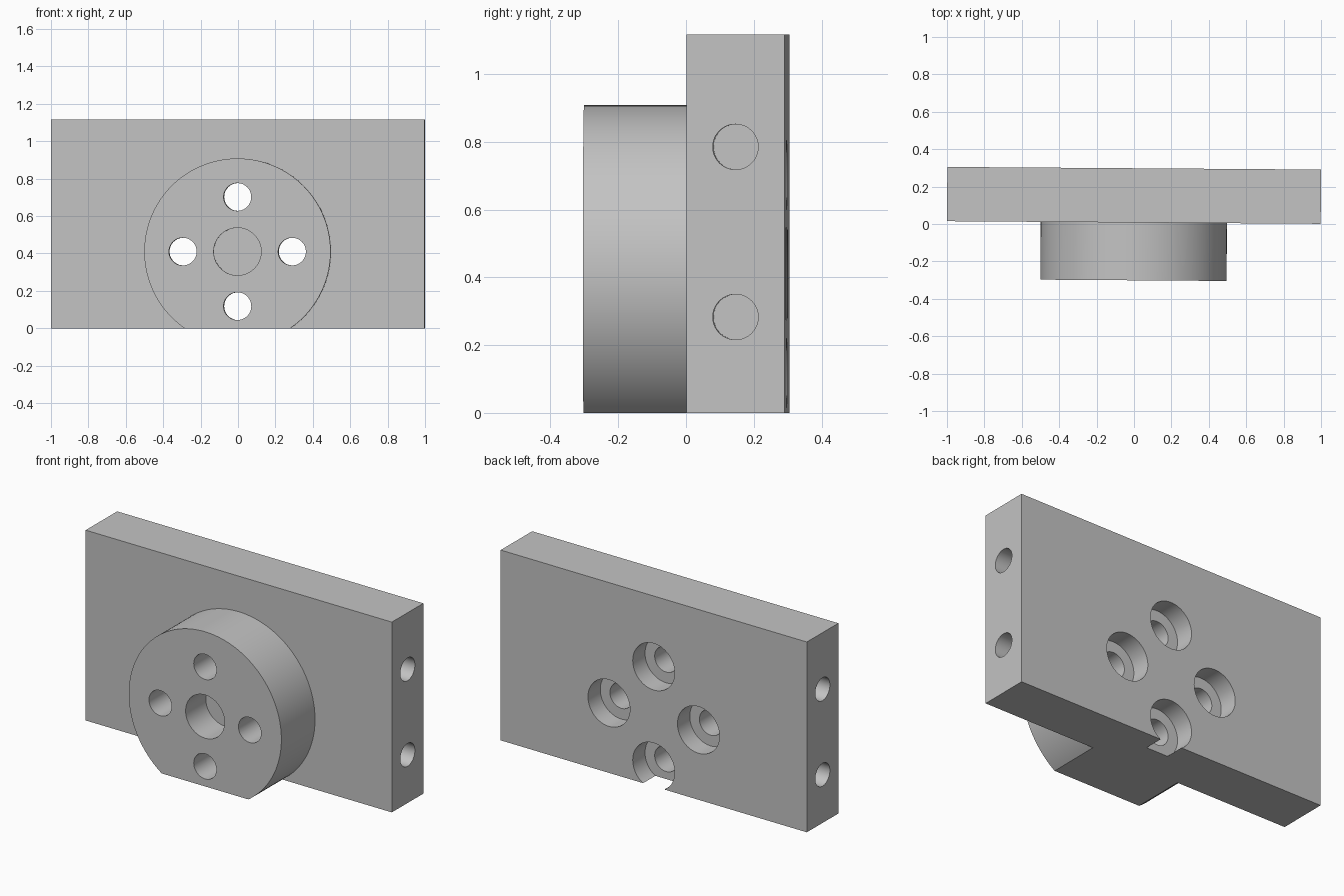
import bpy
from math import radians, cos, sin, pi

old = bpy.data.objects.get("Cube")
if old:
    bpy.data.objects.remove(old, do_unlink=True)

X0 = -0.001                          # centre line of the part
HALF, HEIGHT = 0.999, 1.117          # plate half length and height
FRONT, BACK, FACE = 0.008, 0.298, -0.301
MID = (FRONT + BACK) / 2
HUB_Z, HUB_R, BOLT_R = 0.41, 0.498, 0.292
MARGIN = 0.1                         # overlap that keeps the cuts clean

steel = bpy.data.materials.new("plain grey")
steel.use_nodes = True
GREY = (0.55, 0.55, 0.55, 1)
steel.diffuse_color = GREY
steel.node_tree.nodes["Principled BSDF"].inputs["Base Color"].default_value = GREY


def block(name, low, high):
    size = [b - a for a, b in zip(low, high)]
    bpy.ops.mesh.primitive_cube_add(size=1, location=[(a + b) / 2 for a, b in zip(low, high)])
    ob = bpy.context.object
    ob.name = name
    ob.scale = size
    bpy.ops.object.transform_apply(location=True, rotation=True, scale=True)
    return ob


def rod(name, axis, radius, start, end, u, v, sides=64):
    """Cylinder along x (u, v = y, z) or along y (u, v = x, z)."""
    along = (start + end) / 2
    place = (along, u, v) if axis == "x" else (u, along, v)
    turn = (0, radians(90), 0) if axis == "x" else (radians(90), 0, 0)
    bpy.ops.mesh.primitive_cylinder_add(vertices=sides, radius=radius, depth=abs(end - start),
                                        location=place, rotation=turn)
    ob = bpy.context.object
    ob.name = name
    bpy.ops.object.transform_apply(location=True, rotation=True, scale=True)
    return ob


def combine(body, tool, operation):
    mod = body.modifiers.new(tool.name, "BOOLEAN")
    mod.operation, mod.solver, mod.object = operation, "EXACT", tool
    bpy.context.view_layer.objects.active = body
    bpy.ops.object.modifier_apply(modifier=mod.name)
    bpy.data.objects.remove(tool, do_unlink=True)


# Plate with the round boss, trimmed flat along the bottom
body = block("mounting_plate", (X0 - HALF, FRONT, -MARGIN), (X0 + HALF, BACK, HEIGHT))
combine(body, rod("boss", "y", HUB_R, FACE, MID, X0, HUB_Z, 128), "UNION")
combine(body, block("bottom_trim", (-2, -1, -1), (2, 1, 0)), "DIFFERENCE")

# Blind centre bore
combine(body, rod("centre_bore", "y", 0.127, FACE - MARGIN, FACE + 0.185, X0, HUB_Z), "DIFFERENCE")

# Four bolt holes, counterbored from the back
for i in range(4):
    x = X0 + BOLT_R * cos(i * pi / 2)
    z = HUB_Z + BOLT_R * sin(i * pi / 2)
    combine(body, rod("bolt_hole", "y", 0.074, FACE - MARGIN, BACK + MARGIN, x, z), "DIFFERENCE")
    combine(body, rod("counterbore", "y", 0.137, BACK - 0.113, BACK + MARGIN, x, z), "DIFFERENCE")

# Two blind holes in each end
for side in (-1, 1):
    for z in (0.283, 0.785):
        combine(body, rod("end_hole", "x", 0.067, X0 + side * (HALF - 0.4),
                          X0 + side * (HALF + MARGIN), MID, z), "DIFFERENCE")

# Finish: colour, shading and the slight turn about the vertical
body.data.materials.clear()
body.data.materials.append(steel)
bpy.ops.object.select_all(action="DESELECT")
body.select_set(True)
bpy.context.view_layer.objects.active = body
bpy.ops.object.shade_smooth_by_angle(angle=radians(30))
body.rotation_euler.z = -0.007
